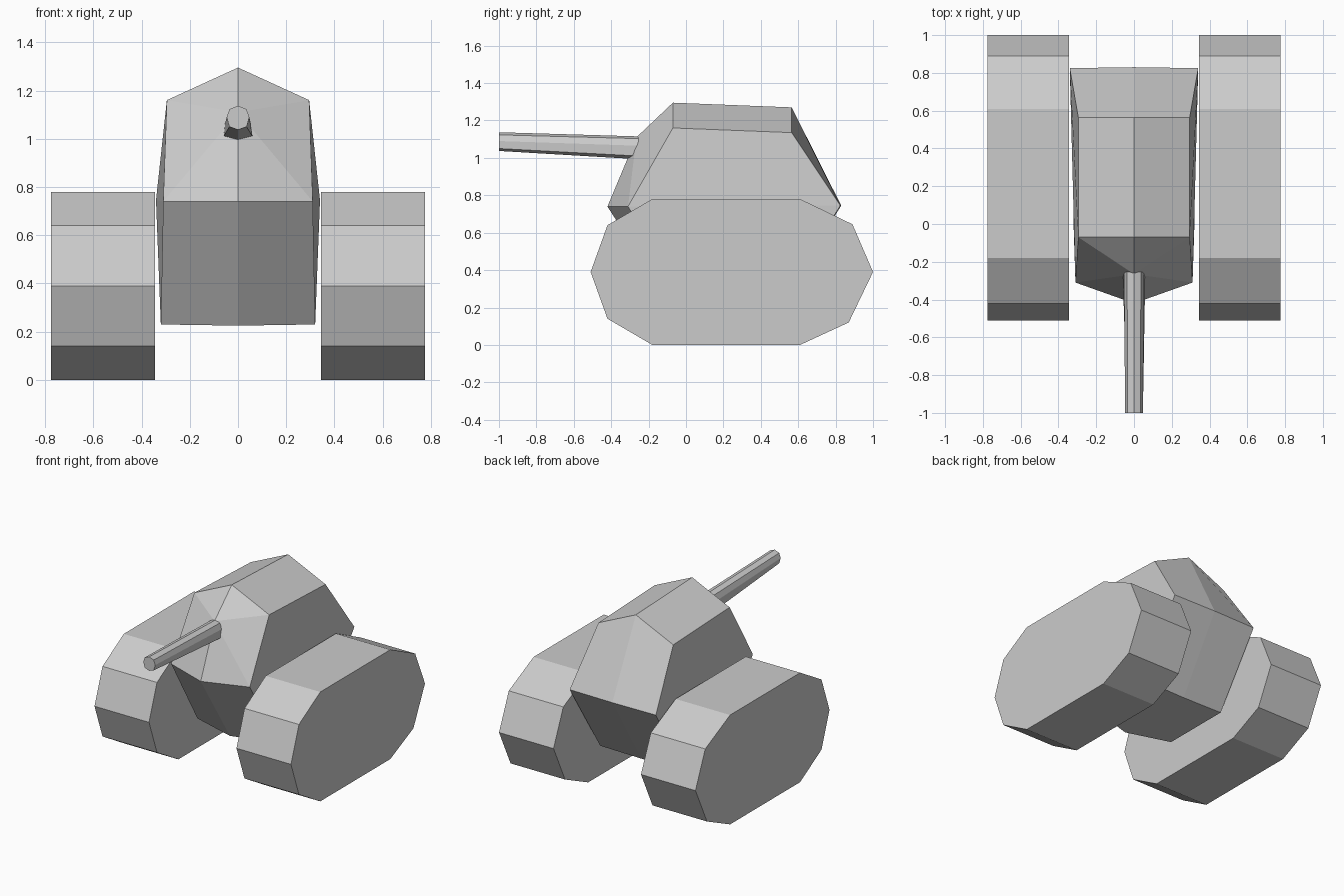
import bpy
import bmesh

old = bpy.data.objects.get("Cube")
if old:
    bpy.data.objects.remove(old, do_unlink=True)

# One plain grey for everything
GREY = (0.6, 0.6, 0.6, 1.0)
grey = bpy.data.materials.new("plain grey")
grey.use_nodes = True
grey.diffuse_color = GREY
shader = next(n for n in grey.node_tree.nodes if n.type == "BSDF_PRINCIPLED")
shader.inputs["Base Color"].default_value = GREY


def finish(name, bm):
    """Close the mesh, orient its faces outwards and link it."""
    bmesh.ops.remove_doubles(bm, verts=bm.verts, dist=0.0005)
    bmesh.ops.recalc_face_normals(bm, faces=bm.faces)
    mesh = bpy.data.meshes.new(name)
    bm.to_mesh(mesh)
    bm.free()
    mesh.materials.append(grey)
    obj = bpy.data.objects.new(name, mesh)
    bpy.context.collection.objects.link(obj)
    return obj


def loft(name, start, end):
    """Solid between two matching rings of points."""
    bm = bmesh.new()
    a = [bm.verts.new(p) for p in start]
    b = [bm.verts.new(p) for p in end]
    bm.faces.new(a)
    bm.faces.new(b)
    for i in range(len(a)):
        j = (i + 1) % len(a)
        bm.faces.new((a[i], a[j], b[j], b[i]))
    return finish(name, bm)


# Tracks: ten-sided side profile (y, z) given width
track_profile = [(-0.51, 0.39), (-0.42, 0.64), (-0.18, 0.78), (0.61, 0.78), (0.89, 0.645),
                 (1.0, 0.39), (0.87, 0.12), (0.61, 0), (-0.18, 0), (-0.42, 0.14)]
for side, name in ((1, "left_track"), (-1, "right_track")):
    loft(name,
         [(side * 0.345, y, z) for y, z in track_profile],
         [(side * 0.775, y, z) for y, z in track_profile])

# Hull: faceted half, built on both sides of the centre line
points = {
    "mount": (0, -0.265, 1.11),
    "nose": (0, -0.42, 0.74),
    "cheek": (0.31, -0.31, 0.74),
    "roof_front": (0, -0.07, 1.295),
    "eave_front": (0.295, -0.07, 1.16),
    "roof_back": (0, 0.565, 1.27),
    "eave_back": (0.295, 0.565, 1.135),
    "tail": (0, 0.83, 0.745),
    "hip": (0.34, 0.825, 0.745),
    "keel_front": (0, -0.09, 0.225),
    "sill_front": (0.32, 0.0, 0.23),
    "keel_back": (0, 0.51, 0.225),
    "sill_back": (0.32, 0.51, 0.23),
}
panels = [
    "roof_front eave_front mount",
    "mount eave_front cheek",
    "mount cheek nose",
    "roof_front roof_back eave_back eave_front",
    "roof_back tail hip eave_back",
    "eave_front eave_back hip cheek",
    "nose cheek sill_front keel_front",
    "cheek hip sill_back sill_front",
    "tail keel_back sill_back hip",
    "keel_front sill_front sill_back keel_back",
]
bm = bmesh.new()
for side in (1, -1):
    verts = {k: bm.verts.new((side * x, y, z)) for k, (x, y, z) in points.items()}
    for panel in panels:
        bm.faces.new([verts[k] for k in panel.split()])
finish("hull", bm)


# Gun barrel: eight sides, flaring to a wider, lower base
def ring(y, half):
    """Mirror a top-to-bottom half outline (x, z) into a full ring."""
    return [(x, y, z) for x, z in half] + [(-x, y, z) for x, z in half[-2:0:-1]]


muzzle = [(0, 1.137), (0.035, 1.123), (0.047, 1.09), (0.036, 1.05), (0, 1.037)]
base = [(0, 1.115), (0.036, 1.103), (0.053, 1.065), (0.06, 1.01), (0, 0.993)]
loft("gun_barrel", ring(-1.0, muzzle), ring(-0.255, base))
